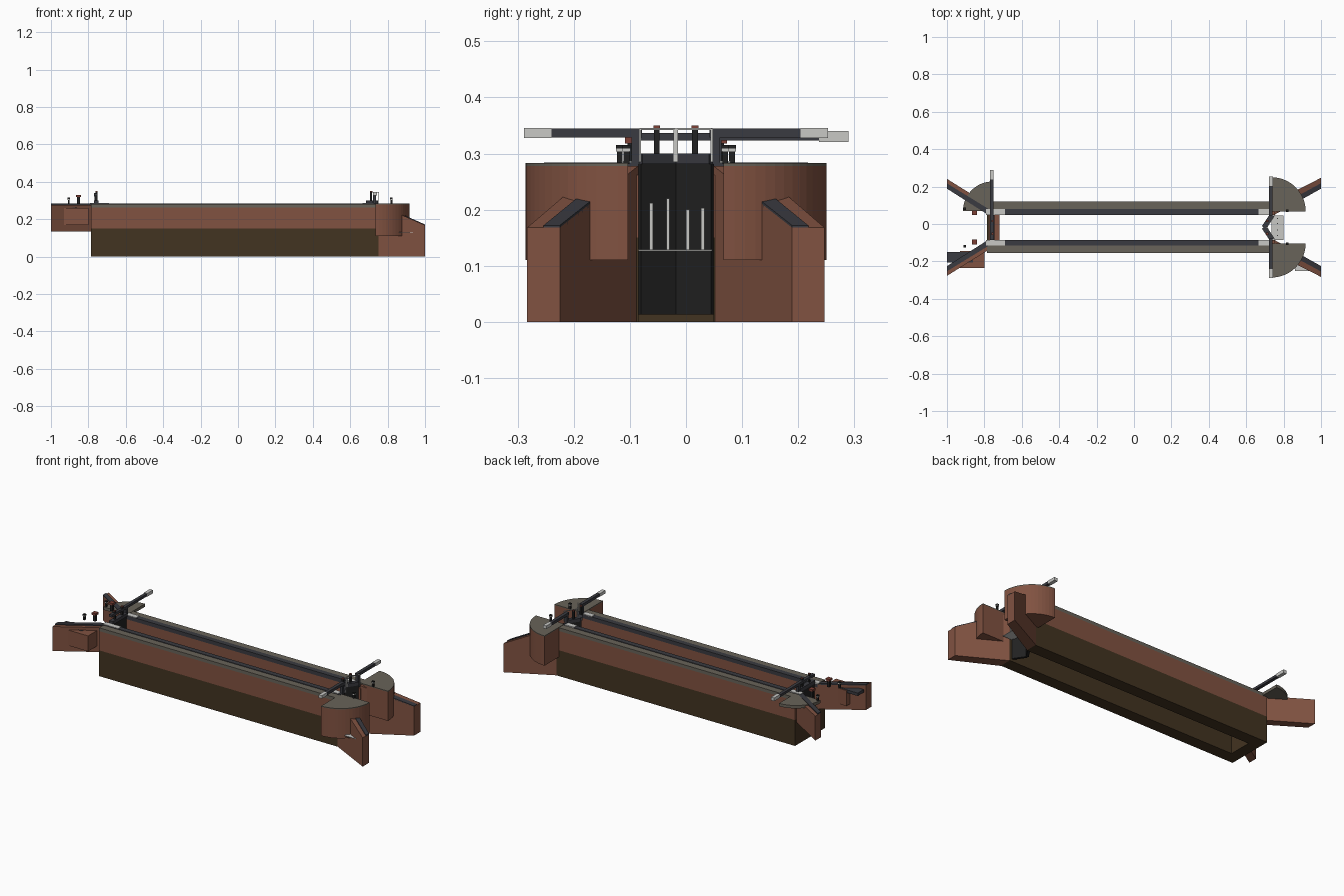
import bpy, bmesh, math

if "Cube" in bpy.data.objects:
    bpy.data.objects.remove(bpy.data.objects["Cube"])

AXIS = -0.018   # centre line of the channel
TOP = 0.281     # ground level


def material(name, r, g, b):
    m = bpy.data.materials.new(name)
    m.use_nodes = True
    m.diffuse_color = (r, g, b, 1)
    m.node_tree.nodes["Principled BSDF"].inputs["Base Color"].default_value = (r, g, b, 1)
    return m


BRICK = material("brick", .22, .085, .053)
EARTH = material("dark earth", .055, .033, .015)
PATH = material("grey paving", .14, .125, .1)
COPING = material("slate coping", .042, .043, .052)
PALE = material("pale stone", .58, .58, .56)
BLACK = material("black timber", .015, .015, .015)
RUST = material("rust cap", .2, .05, .035)


def prism(name, pts, z0, tops, mat):
    """Vertical prism on a plan outline; tops is one height or one per corner."""
    if not isinstance(tops, (list, tuple)):
        tops = [tops] * len(pts)
    bm = bmesh.new()
    lo = [bm.verts.new((x, y, z0)) for x, y in pts]
    hi = [bm.verts.new((x, y, z)) for (x, y), z in zip(pts, tops)]
    bm.faces.new(lo)
    bm.faces.new(hi)
    n = len(pts)
    for i in range(n):
        j = (i + 1) % n
        bm.faces.new((lo[i], lo[j], hi[j], hi[i]))
    bmesh.ops.recalc_face_normals(bm, faces=bm.faces)
    me = bpy.data.meshes.new(name)
    bm.to_mesh(me)
    bm.free()
    me.materials.append(mat)
    ob = bpy.data.objects.new(name, me)
    bpy.context.collection.objects.link(ob)
    return ob


def box(name, x0, x1, y0, y1, z0, z1, mat):
    return prism(name, [(x0, y0), (x1, y0), (x1, y1), (x0, y1)], z0, z1, mat)


def post(name, x, y, z0, z1, w, mat):
    return box(name, x - w, x + w, y - w, y + w, z0, z1, mat)


def quarter(cx, cy, r, sx, sy):
    steps = [math.radians(a) for a in range(0, 91, 6)]
    return [(cx, cy)] + [(cx + sx * r * math.cos(a), cy + sy * r * math.sin(a)) for a in steps]


def bar(name, a, b, w, z0, z1, mat):
    """Upright plank between two plan points."""
    dx, dy = b[0] - a[0], b[1] - a[1]
    k = w / math.hypot(dx, dy)
    nx, ny = -dy * k, dx * k
    pts = [(a[0] + nx, a[1] + ny), (b[0] + nx, b[1] + ny),
           (b[0] - nx, b[1] - ny), (a[0] - nx, a[1] - ny)]
    return prism(name, pts, z0, z1, mat)


for side, s in (("left", 1), ("right", -1)):
    def Y(d):
        return AXIS + s * d

    # chamber wall with paving and coping
    box(side + "_wall_base", -.785, .755, Y(.067), Y(.137), 0, .15, EARTH)
    box(side + "_wall_brick", -.785, .755, Y(.067), Y(.137), .15, .262, BRICK)
    box(side + "_wall_paving", -.785, .74, Y(.097), Y(.137), .262, TOP, PATH)
    box(side + "_wall_coping", -.785, .74, Y(.067), Y(.097), .262, TOP + .003, COPING)
    for end, x0, x1 in (("upper", -.79, -.69), ("lower", .665, .725)):
        box(f"{side}_{end}_quoin", x0, x1, Y(.067), Y(.097), TOP, TOP + .006, PALE)

    # upper wing wall, level top
    prism(side + "_upper_wing", [(-.78, Y(.067)), (-.78, Y(.122)), (-1, Y(.259)), (-1, Y(.207))],
          .135, TOP - .004, BRICK)
    prism(side + "_upper_wing_coping",
          [(-.78, Y(.067)), (-.78, Y(.1)), (-1, Y(.235)), (-1, Y(.207))],
          TOP - .004, TOP + .003, COPING)

    # lower wing wall, falling towards the end
    prism(side + "_lower_wing", [(.75, Y(.067)), (.75, Y(.137)), (1, Y(.265)), (1, Y(.207))],
          0, [.278, .278, .168, .168], BRICK)
    coping = prism(side + "_lower_wing_coping",
                   [(.79, Y(.0894)), (.79, Y(.122)), (1, Y(.236)), (1, Y(.207))],
                   .15, [.265, .265, .172, .172], COPING)
    for v in coping.data.vertices[:4]:
        v.co.z = coping.data.vertices[v.index + 4].co.z - .009

    # rounded landing for the balance beam
    plan = quarter(.735, Y(.085), .183, 1, s)
    prism(side + "_landing", plan, .11, TOP - .003, BRICK)
    prism(side + "_landing_paving", plan, TOP - .003, TOP + .002, PATH)

    # lower gate leaf, walkway, railing and winding post
    heel, mitre = (.738, Y(.066)), (.694, AXIS)
    bar(side + "_gate_leaf", heel, mitre, .007, .013, TOP, BLACK)
    bar(side + "_gate_walkway", heel, mitre, .012, TOP, .3, COPING)
    r0, r1 = (.752, Y(.064)), (.712, Y(.002))
    bar(side + "_gate_rail", r0, r1, .002, .342, .346, PALE)
    for n, p in enumerate((r0, r1)):
        post(f"{side}_gate_rail_post_{n}", *p, .285, .345, .002, PALE)
    post(side + "_winding_post", .712, Y(.034), .285, .346, .005, BLACK)
    post(side + "_winding_cap", .712, Y(.034), .346, .35, .006, RUST)

    # lower balance beam with pale tip
    box(side + "_balance_beam", .722, .741, Y(.06), Y(.222), .329, .345, COPING)
    box(side + "_balance_tip", .721, .742, Y(.222), Y(.271), .328, .346, PALE)
    post(side + "_heel_post", .731, Y(.071), TOP, .335, .008, COPING)

    # bollards and ground paddle stands
    for x, d in ((-.905, .1), (.82, .088)):
        post(f"{side}_bollard", x, Y(d), TOP, .304, .005, BLACK)
        post(f"{side}_bollard_band", x, Y(d), .304, .309, .007, PALE)
        post(f"{side}_bollard_head", x, Y(d), .309, .315, .007, BLACK)
    post(side + "_paddle_stand", -.852, Y(.078), TOP, .318, .008, BLACK)
    post(side + "_paddle_cap", -.852, Y(.078), .318, .33, .013, RUST)

IN0, IN1 = AXIS - .067, AXIS + .067

# upper sill and single gate with its beam
box("upper_sill_base", -.785, -.72, IN0, IN1, 0, .135, EARTH)
box("upper_sill", -.775, -.72, IN0, IN1, .135, .16, BRICK)
box("upper_gate", -.768, -.75, IN0, IN1, .16, TOP, BLACK)
box("upper_gate_walkway", -.77, -.745, IN0, IN1, TOP, .3, COPING)
for n, y in enumerate((AXIS - .034, AXIS + .034)):
    post(f"upper_winding_post_{n}", -.757, y, .3, .346, .005, BLACK)
    post(f"upper_winding_cap_{n}", -.757, y, .346, .35, .006, RUST)
post("upper_heel_post", -.76, IN1 + .006, TOP, .33, .008, COPING)
box("upper_balance_beam", -.769, -.751, IN0, .237, .323, .337, COPING)
box("upper_balance_tip", -.77, -.75, .237, .29, .321, .34, PALE)
prism("upper_landing", quarter(-.757, .07, .157, -1, 1), .265, TOP + .001, PATH)

# buttress beside the upper wing
box("buttress", -.93, -.8, -.235, -.145, .17, .26, BRICK)
box("buttress_cap", -1, -.86, -.205, -.15, .245, .262, COPING)

# depth boards by the lower gate
box("gauge_shelf", .735, .8, IN0, IN1 - .003, .126, .129, PALE)
for n, (y, z) in enumerate(((-.062, .212), (-.032, .22), (.003, .2), (.03, .203))):
    post(f"gauge_rod_{n}", .767, y, .127, z, .003, PALE)
box("outer_shelf", .86, .935, -.25, -.2, .128, .131, PALE)
